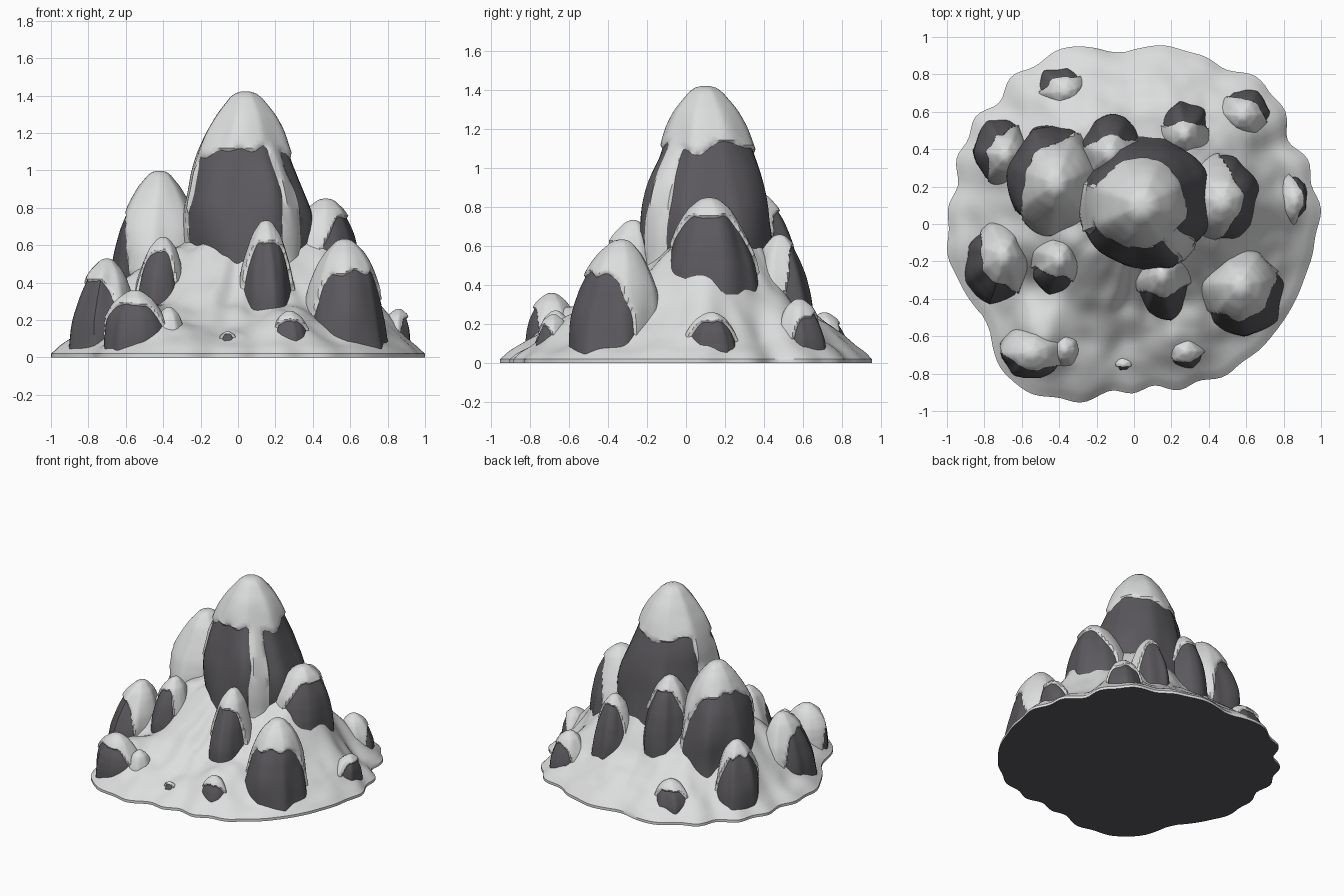
import bpy, bmesh, math
from mathutils import Vector, noise

if "Cube" in bpy.data.objects:
    bpy.data.objects.remove(bpy.data.objects["Cube"])


def material(name, rgb):
    m = bpy.data.materials.new(name)
    m.diffuse_color = (*rgb, 1)
    m.use_nodes = True
    m.node_tree.nodes["Principled BSDF"].inputs["Base Color"].default_value = m.diffuse_color
    return m


SNOW = material("snow", (0.72, 0.725, 0.73))
ROCK = material("dark rock", (0.105, 0.10, 0.11))


def lerp(table, x):
    """Linear lookup in a list of (x, value)."""
    for (a, va), (b, vb) in zip(table, table[1:]):
        if x <= b:
            return va + (vb - va) * (x - a) / (b - a)
    return table[-1][1]


def n3(x, y, z, s):
    return noise.noise(Vector((x * s + 3.3, y * s + 7.1, z * s + 1.7)))


def angle_gap(a, b):
    return abs((a - b + 180) % 360 - 180)


def finish(name, bm):
    bmesh.ops.recalc_face_normals(bm, faces=bm.faces)
    me = bpy.data.meshes.new(name)
    bm.to_mesh(me)
    bm.free()
    me.materials.append(SNOW)
    me.materials.append(ROCK)
    ob = bpy.data.objects.new(name, me)
    bpy.context.collection.objects.link(ob)
    bpy.context.view_layer.objects.active = ob
    ob.select_set(True)
    bpy.ops.object.shade_smooth_by_angle(angle=math.radians(40))
    ob.select_set(False)


def skin(bm, rings):
    for a, b in zip(rings, rings[1:]):
        for i in range(len(a)):
            j = (i + 1) % len(a)
            bm.faces.new((a[i], a[j], b[j], b[i]))


# ---- snow field: wavy outline, height falling from the centre ----
OUTLINE = [(0, 1.0), (15, .99), (30, .95), (43, 1.04), (60, .96), (80, .965), (95, .90),
           (108, 1.0), (120, .99), (130, 1.0), (140, .96), (150, 1.01), (165, .96), (180, .975),
           (188, 1.0), (205, .96), (215, .93), (230, 1.07), (246, 1.04), (268, .89),
           (280, .90), (300, .95), (315, .96), (335, .965), (350, .97), (360, 1.0)]
SLOPE = [(0, .80), (.2, .68), (.4, .44), (.55, .29), (.65, .23), (.75, .18), (.87, .105),
         (.95, .06), (.985, .035), (1, .012)]
SHOULDERS = [(.50, .12, .30, .15), (.25, .40, .12, .14), (-.48, .22, .22, .17),
             (-.12, .40, .08, .12), (-.40, -.13, .15, .12), (-.66, -.10, .12, .12),
             (.50, -.20, .12, .13), (-.52, -.60, .10, .11), (-.64, .32, .08, .12),
             (.81, .13, .06, .08), (.25, -.62, .05, .09), (.53, .51, .06, .10),
             (-.37, .64, .05, .09), (.13, -.2, .06, .08)]
CX, CY, SEG, RINGS = .05, .13, 180, 44


def rim(i):
    a = 360 * i / SEG
    r = sum(lerp(OUTLINE, (a + d) % 360) for d in (-3, 0, 3)) / 3
    r += .02 * math.sin(math.radians(a * 23)) * (1 + math.sin(math.radians(a * 3))) / 2
    return r * math.cos(math.radians(a)), r * math.sin(math.radians(a))


def fit(vals, half):
    lo, hi = min(vals), max(vals)
    return [((v - lo) / (hi - lo) * 2 - 1) * half for v in vals]


pts = [rim(i) for i in range(SEG)]
pts = list(zip(fit([p[0] for p in pts], 1.0), fit([p[1] for p in pts], .955)))

bm = bmesh.new()
rings = []
for k in range(1, RINGS + 1):
    f = (k / RINGS) ** .8
    ring = []
    for px, py in pts:
        x, y = CX + f * (px - CX), CY + f * (py - CY)
        z = sum(lerp(SLOPE, min(1, max(0, f + d))) for d in (-.015, 0, .015)) / 3
        fade = min(1, (1 - f) * 6)
        for sx, sy, h, s in SHOULDERS:
            z += fade * h * math.exp(-((x - sx) ** 2 + (y - sy) ** 2) / (2 * s * s))
        z += fade * (.035 * n3(x, y, 0, 4) + .02 * n3(x, y, 2, 9))
        ring.append(bm.verts.new((x, y, max(z, .01))))
    rings.append(ring)
bm.faces.new(rings[0])
rings.append([bm.verts.new((x, y, 0)) for x, y in pts])
skin(bm, rings)
bm.faces.new(rings[-1]).material_index = 1      # dark underside
finish("snow_field", bm)

# ---- rock peaks with snow caps ----
PROFILE = [(0, 0), (.008, .13), (.03, .22), (.1, .37), (.2, .54), (.3, .67), (.4, .78),
           (.55, .88), (.7, .94), (1, 1)]


def peak(name, top, foot, r, zb, line, az, half, gaps=(), sides=7):
    """top=(x,y,z); foot=(x,y); rock shows below height `line` within `half` degrees of az."""
    bm = bmesh.new()
    n, rows = 60, 44
    (tx, ty, tz), (rx, ry) = top, r
    rings, snow, out = [], {}, {}
    for k in range(rows + 1):
        t = .004 + .996 * (k / rows) ** 1.3
        e = .025 * min(1, t * 4)
        rad = sum(lerp(PROFILE, max(.004, t + d)) for d in (-e, 0, e)) / 3
        m = min(1, t * 1.6)
        ox, oy, z = tx + (foot[0] - tx) * m, ty + (foot[1] - ty) * m, tz + (zb - tz) * t
        ring = []
        for i in range(n):
            a = 2 * math.pi * i / n
            deg, c, s = math.degrees(a), math.cos(a), math.sin(a)
            # blunt polygon section with a little roughness
            w = 2 * math.pi / sides
            poly = math.cos(w / 2) / math.cos((a + tx * 9) % w - w / 2)
            q = rad * (.45 + .6 * poly)
            q *= 1 + .16 * n3(c * .5 + tx * 5, s * .5 + ty * 5, z, 2.6) * min(1, t * 5)
            # snow rule: above an arched, wavy line, outside the bare sector, or in a gap
            wob = n3(ox + rx * c, oy + ry * s, z, 6)
            d = angle_gap(deg, az) / half + .10 * wob
            lim = line + .22 * (tz - line) * n3(c, s, tx * 7, 2.2) - (line - zb) * .8 * abs(d) ** 5
            val = max(z - lim, (d - 1) * half * rx / 57)
            for g, gw in gaps:
                val = max(val, (gw * (1 + .5 * wob) - angle_gap(deg, g)) * rx / 57)
            v = bm.verts.new((ox + q * rx * c, oy + q * ry * s, z))
            snow[v], out[v] = val, Vector((c, s, 0)) * min(1, t * 8)
            ring.append(v)
        rings.append(ring)
    bm.faces.new(rings[0])
    skin(bm, rings)
    # cut the faces along the snow line
    for e in list(bm.edges):
        a, b = e.verts
        if snow[a] * snow[b] < 0:
            f = min(.97, max(.03, snow[a] / (snow[a] - snow[b])))
            oa, ob = out[a], out[b]
            _, v = bmesh.utils.edge_split(e, a, f)
            snow[v], out[v] = 0, oa.lerp(ob, f)
    for f in list(bm.faces):
        cut = [v for v in f.verts if snow[v] == 0]
        if len(cut) == 2:
            bmesh.utils.face_split(f, cut[0], cut[1])
    for f in bm.faces:
        f.material_index = 0 if sum(snow[v] for v in f.verts) > 0 else 1
    # snow lies a little proud of the rock
    for v in bm.verts:
        v.co += out[v] * .016 * min(1, max(0, snow[v] / .012))
    finish(name, bm)


peak("main_peak", (.04, .10, 1.425), (.055, .11), (.36, .365), .30, 1.10, 0, 400,
     gaps=[(-47, 12), (182, 22)], sides=8)
peak("left_peak", (-.42, .22, 1.0), (-.44, .24), (.25, .295), .22, .80, 148, 95)
peak("back_peak", (-.13, .38, .87), (-.12, .38), (.18, .20), .20, .78, 95, 88)
peak("right_peak", (.47, .12, .85), (.455, .13), (.21, .23), .35, .75, -5, 98)
peak("front_peak", (.15, -.27, .735), (.165, -.32), (.145, .19), .10, .61, -85, 88)
peak("front_right_peak", (.57, -.33, .635), (.585, -.37), (.215, .235), 0, .45, -65, 100)
peak("left_front_peak", (-.70, -.17, .53), (-.735, -.21), (.165, .21), 0, .41, -145, 103)
peak("front_left_peak", (-.40, -.19, .645), (-.425, -.22), (.135, .16), .15, .56, -105, 72)
peak("low_left_rock", (-.55, -.69, .36), (-.54, -.69), (.175, .145), 0, .28, -105, 92)
peak("snow_bump", (-.37, -.67, .27), (-.37, -.67), (.08, .09), 0, -.1, 0, 5)
peak("small_front_rock", (.275, -.68, .25), (.28, -.69), (.10, .09), 0, .19, -80, 100, sides=5)
peak("tiny_rock", (-.055, -.75, .14), (-.055, -.755), (.05, .04), 0, .125, -90, 100, sides=5)
peak("right_rock", (.86, .13, .26), (.84, .13), (.09, .14), 0, .21, 5, 98, sides=6)
peak("back_right_rock", (.58, .58, .33), (.595, .60), (.13, .125), 0, .24, 60, 90, sides=6)
peak("back_rock", (.27, .48, .66), (.27, .50), (.135, .16), .12, .59, 88, 92, sides=6)
peak("low_back_rock", (-.37, .71, .26), (-.395, .73), (.125, .115), 0, .20, 115, 90, sides=6)
peak("left_back_rock", (-.69, .37, .52), (-.71, .38), (.15, .18), 0, .42, 150, 100, sides=6)
